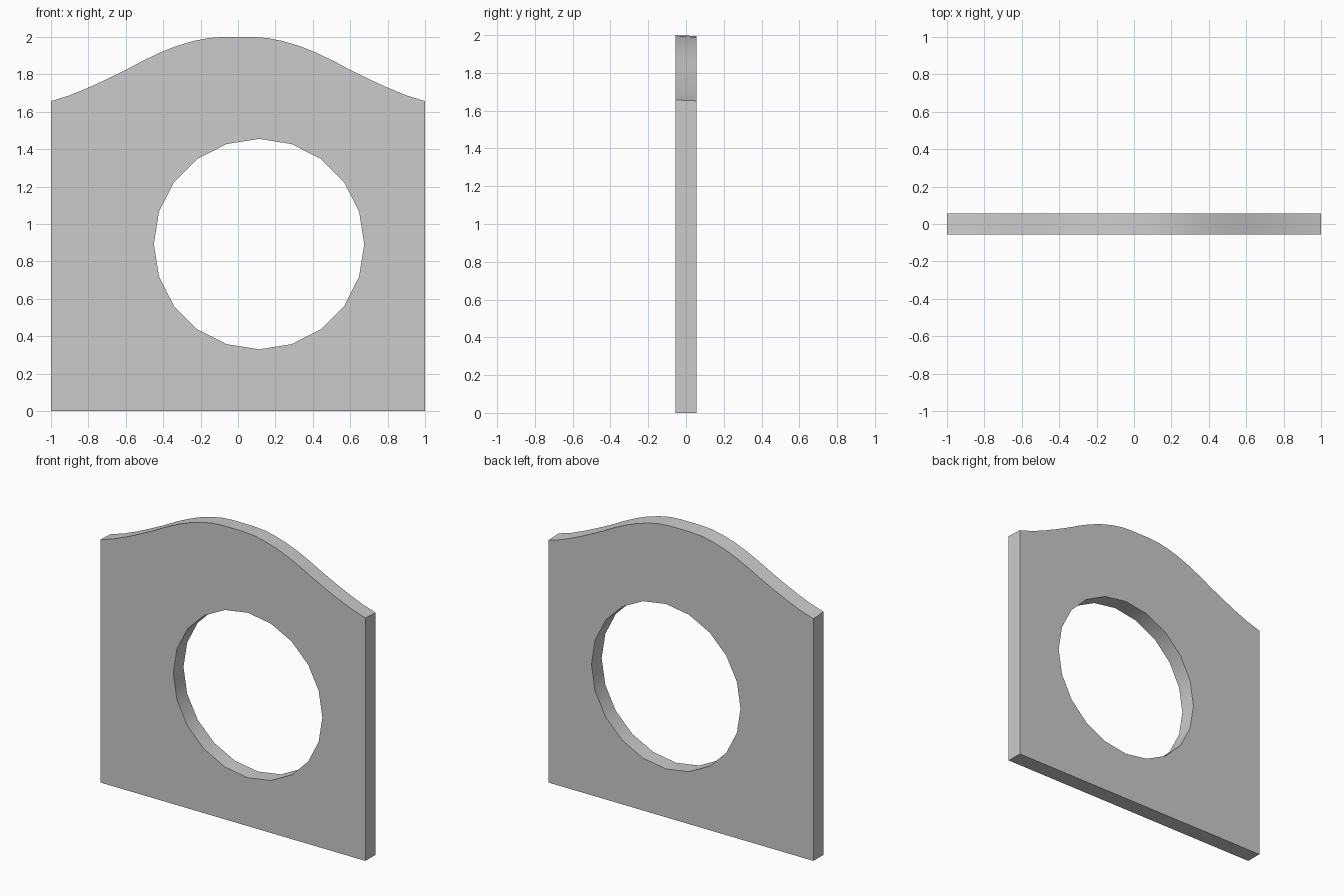
import bpy, bmesh, math

if "Cube" in bpy.data.objects:
    bpy.data.objects.remove(bpy.data.objects["Cube"])

HALF_T = 0.055
HOLE_X, HOLE_Z, HOLE_R, SIDES = 0.1125, 0.8925, 0.5625, 20

# Right half of the wavy top edge, mirrored for the left
crest = [(0.08, 2.0), (0.16, 1.994), (0.24, 1.978), (0.33, 1.951), (0.42, 1.915),
         (0.51, 1.872), (0.60, 1.824), (0.70, 1.775), (0.80, 1.729), (0.90, 1.688), (1.0, 1.657)]
outline = [(-1, 0), (1, 0)] + crest[::-1] + [(-x, z) for x, z in crest]

# Round opening
hole = [(HOLE_X + HOLE_R * math.cos(math.tau * i / SIDES),
         HOLE_Z + HOLE_R * math.sin(math.tau * i / SIDES)) for i in range(SIDES)]

bm = bmesh.new()


def add_loop(points):
    vs = [bm.verts.new((x, -HALF_T, z)) for x, z in points]
    return [bm.edges.new((vs[i - 1], vs[i])) for i in range(len(vs))]


# Front face with opening, then thickness
edges = add_loop(outline) + add_loop(hole)
bmesh.ops.triangle_fill(bm, edges=edges, use_beauty=True, use_dissolve=False, normal=(0, -1, 0))
ext = bmesh.ops.extrude_face_region(bm, geom=bm.faces[:], use_keep_orig=True)
for v in ext["geom"]:
    if isinstance(v, bmesh.types.BMVert):
        v.co.y = HALF_T
        if v.co.z > 1.6:  # top edge falls very slightly to the back
            v.co.z -= 0.005
bmesh.ops.recalc_face_normals(bm, faces=bm.faces[:])

mesh = bpy.data.meshes.new("wall_panel")
bm.to_mesh(mesh)
bm.free()
panel = bpy.data.objects.new("wall_panel", mesh)
bpy.context.collection.objects.link(panel)

# Smooth the curved rims, keep the corners sharp
bpy.context.view_layer.objects.active = panel
panel.select_set(True)
bpy.ops.object.shade_smooth_by_angle(angle=math.radians(30))
